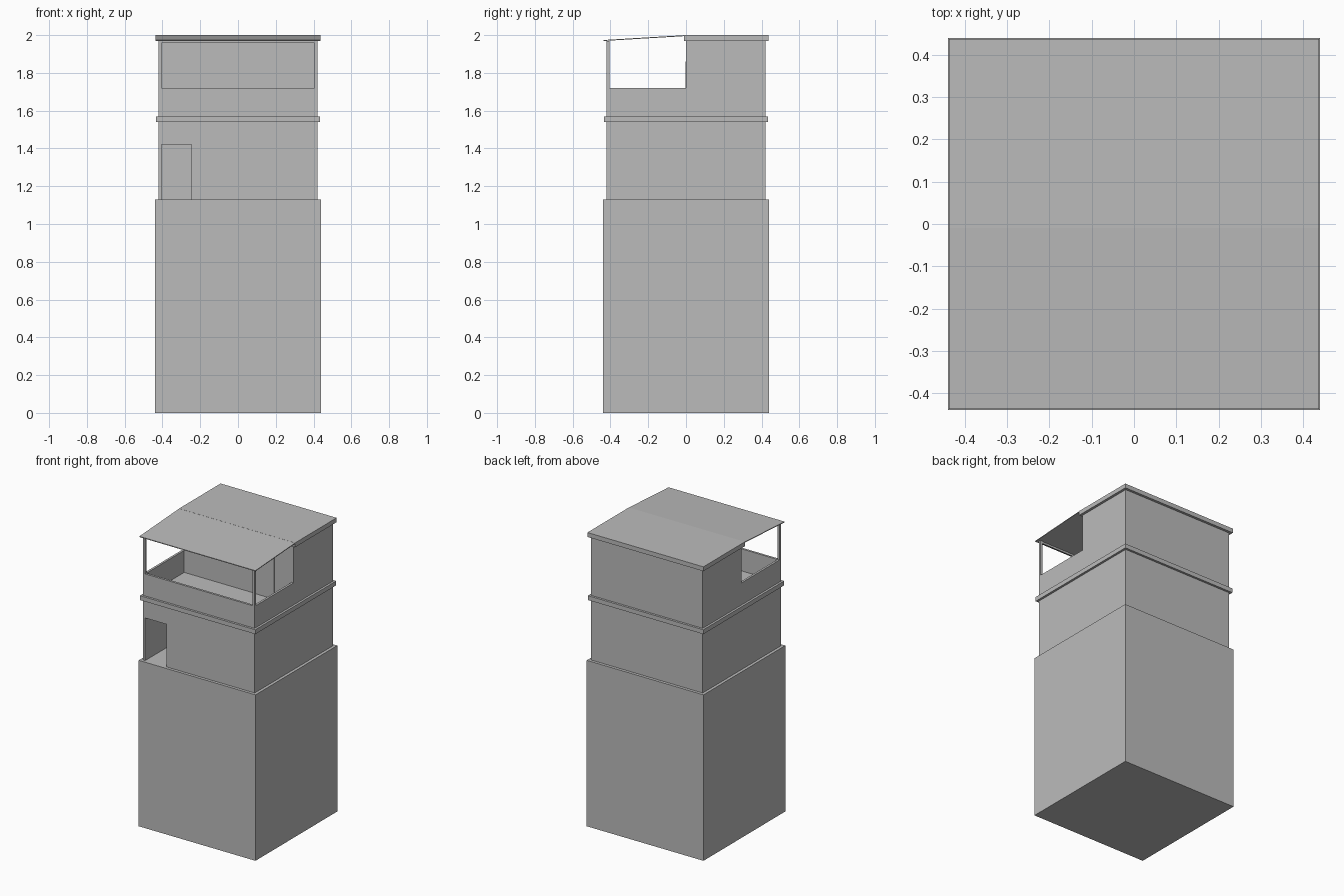
import bpy, bmesh
from mathutils import Vector

cube = bpy.data.objects.get("Cube")
if cube:
    bpy.data.objects.remove(cube, do_unlink=True)

GREY = (0.5, 0.5, 0.5, 1)
mat = bpy.data.materials.new("plain_grey")
mat.use_nodes = True
mat.diffuse_color = GREY
mat.node_tree.nodes["Principled BSDF"].inputs["Base Color"].default_value = GREY


def boxes(name, spans):
    """One object made of axis-aligned boxes, each given by its x, y and z spans."""
    bm = bmesh.new()
    for span in spans:
        lo, hi = Vector([s[0] for s in span]), Vector([s[1] for s in span])
        verts = bmesh.ops.create_cube(bm, size=1)["verts"]
        for v in verts:
            v.co = (lo + hi) / 2 + v.co * (hi - lo)
    mesh = bpy.data.meshes.new(name)
    bm.to_mesh(mesh)
    bm.free()
    mesh.materials.append(mat)
    obj = bpy.data.objects.new(name, mesh)
    bpy.context.collection.objects.link(obj)
    return obj


W = 0.42          # outer half width of the storeys
T = 0.015         # wall thickness
I = W - T         # inner half width
BASE, BAND, DECK = 1.13, 1.54, 1.57
SILL, EAVE, TOP = 1.72, 1.97, 2.0
LEFT, RIGHT = (I, W), (-W, -I)
FRONT, BACK = (-W, -I), (I, W)

# Solid base
boxes("base_block", [((-0.44, 0.44), (-0.44, 0.44), (0, BASE))])

# Hollow middle storey with an open doorway
z = (BASE, BAND)
door = (-I, -0.245)
boxes("middle_side_walls", [(x, (-W, W), z) for x in (LEFT, RIGHT)])
boxes("middle_back_wall", [((-I, I), BACK, z)])
boxes("middle_front_wall", [((door[1], I), FRONT, z),
                            (door, FRONT, (1.42, BAND))])

# Floor slab that shows as a band
boxes("floor_band", [((-0.435, 0.435), (-0.435, 0.435), (BAND, DECK))])

# Upper room behind the terrace
z = (DECK, EAVE)
boxes("room_side_walls", [(x, (0, W), z) for x in (LEFT, RIGHT)])
boxes("room_back_wall", [((-I, I), BACK, z)])
boxes("room_front_wall", [((-I, I), (0, T), z)])
boxes("terrace_door", [((0.11, 0.275), (-0.003, 0), (DECK, 1.86))])

# Terrace parapet
z = (DECK, SILL)
boxes("terrace_parapet", [((-W, W), FRONT, z)]
      + [(x, (-I, 0), z) for x in (LEFT, RIGHT)])

# Posts and beam that carry the canopy
boxes("canopy_posts", [(x, FRONT, (SILL, EAVE)) for x in (LEFT, RIGHT)])
boxes("canopy_beam", [((-I, I), (-0.416, -0.409), (1.957, EAVE))])

# Flat roof and sloping canopy sheet
boxes("roof_slab", [((-0.437, 0.437), (-0.01, 0.437), (EAVE, TOP))])
canopy = boxes("canopy_sheet", [((-0.437, 0.437), (-0.437, 0), (TOP - 0.005, TOP))])
for v in canopy.data.vertices:
    if v.co.y < -0.1:
        v.co.z -= 0.026
